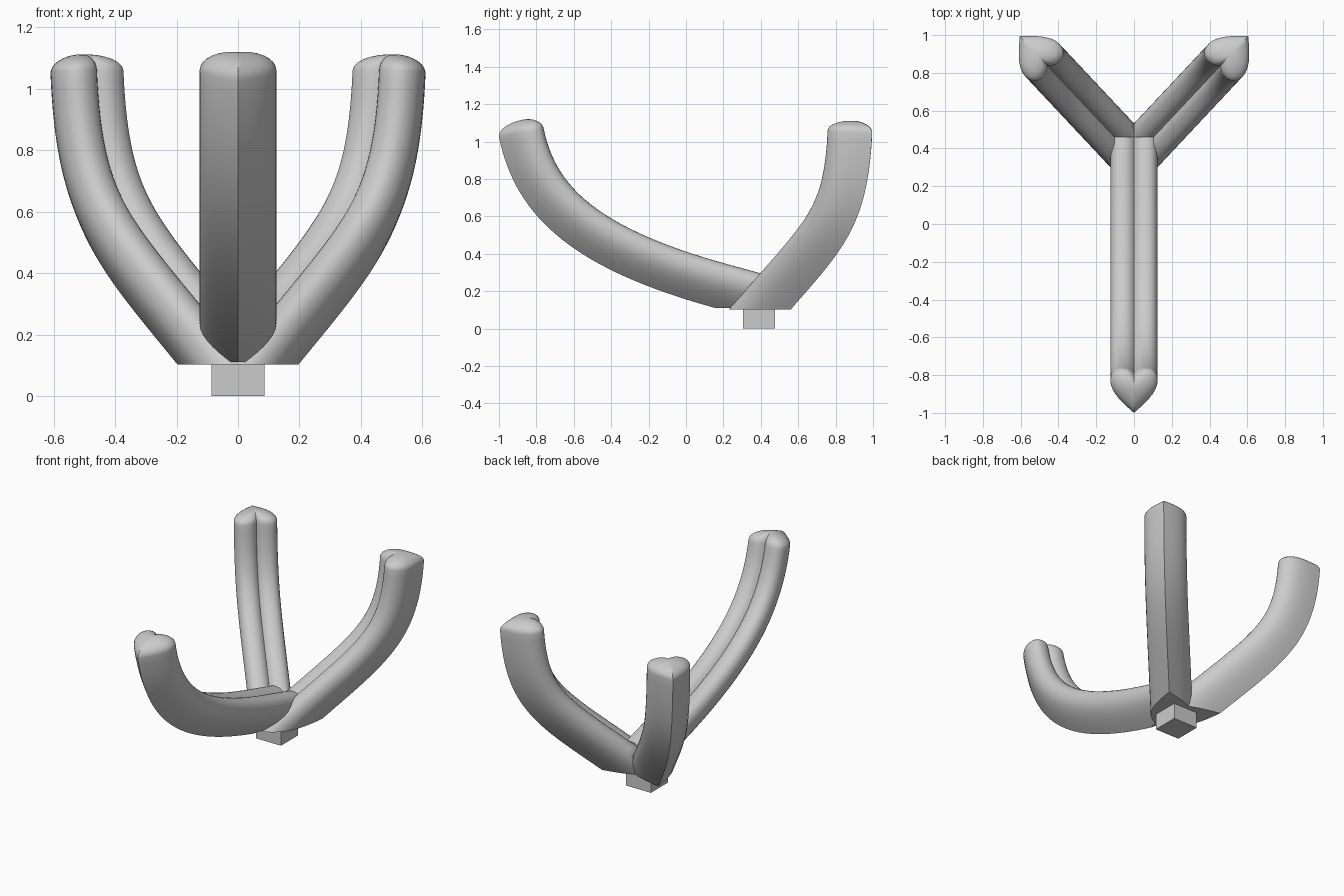
import bpy, bmesh, math
from mathutils import Vector
from mathutils.geometry import interpolate_bezier

if "Cube" in bpy.data.objects:
    bpy.data.objects.remove(bpy.data.objects["Cube"])


def bez(a, b, c, d, n):
    return [Vector(p) for p in interpolate_bezier(Vector(a), Vector(b), Vector(c), Vector(d), n)]


def heart():
    # half outline (lateral, distance from pointed edge), then mirrored
    h = bez((0, 0), (.05, .045), (.125, .11), (.125, .172), 9)
    h += bez((.125, .172), (.125, .22), (.1, .243), (.06, .243), 8)[1:]
    h += bez((.06, .243), (.03, .243), (.014, .23), (0, .213), 6)[1:]
    return h + [Vector((-p.x, p.y)) for p in h[-2:0:-1]]


def arm(name, origin, direction, p0, t0, a, p3, t3, b, back, dome, cuts):
    """Sweep the heart along a curve given in (radius, height); the curve is the pointed edge."""
    d = Vector((direction[0], direction[1], 0)).normalized()
    side = Vector((-d.y, d.x, 0))
    up = Vector((0, 0, 1))
    p0, t0, p3, t3 = Vector(p0), Vector(t0).normalized(), Vector(p3), Vector(t3).normalized()
    pts = bez(p0, p0 + a * t0, p3 - b * t3, p3, 33)
    tans = [t0] + [(pts[i + 1] - pts[i - 1]).normalized() for i in range(1, 32)] + [t3]
    stations = [(p0 - back * t0, t0, 1)] + [(p, t, 1) for p, t in zip(pts, tans)]
    for k in range(1, 9):  # domed end
        ang = math.pi / 2 * k / 8.15
        stations.append((p3 + t3 * dome * math.sin(ang), t3, math.cos(ang)))

    bm = bmesh.new()
    outline, centre, rings = heart(), Vector((0, .14)), []
    for p, t, s in stations:
        n = Vector((-t.y, t.x))
        ring = []
        for q in outline:
            q = centre + (q - centre) * s
            w = p + n * q.y
            ring.append(bm.verts.new(Vector(origin) + d * w.x + side * q.x + up * w.y))
        rings.append(ring)
    m = len(outline)
    for r, q in zip(rings, rings[1:]):
        for i in range(m):
            bm.faces.new((r[i], r[(i + 1) % m], q[(i + 1) % m], q[i]))
    bm.faces.new(rings[0])
    bm.faces.new(rings[-1])

    # trim at the hub and close the cuts
    for co, no in cuts:
        bmesh.ops.bisect_plane(bm, geom=bm.verts[:] + bm.edges[:] + bm.faces[:], dist=1e-5,
                               plane_co=co, plane_no=no, clear_outer=True)
        bmesh.ops.holes_fill(bm, edges=[e for e in bm.edges if e.is_boundary], sides=0)
    bmesh.ops.recalc_face_normals(bm, faces=bm.faces[:])
    finish(bm, name, True)


def finish(bm, name, smooth):
    me = bpy.data.meshes.new(name)
    bm.to_mesh(me)
    bm.free()
    ob = bpy.data.objects.new(name, me)
    bpy.context.collection.objects.link(ob)
    if smooth:
        bpy.ops.object.select_all(action='DESELECT')
        ob.select_set(True)
        bpy.context.view_layer.objects.active = ob
        bpy.ops.object.shade_smooth_by_angle(angle=math.radians(38))


# long front arm
arm("front_arm", (0, 0, 0), (0, -1), (-.158, .110), (.963, .265), .77,
    (1, 1.025), (.2, .98), .45, .6, .065,
    [((0, 0, .11), (0, 0, -1)), ((0, .46, 0), (0, 1, 0))])

# two short rear arms, mitred on the centre plane
for s, label in ((1, "right"), (-1, "left")):
    arm("rear_arm_" + label, (0, .35, 0), (s * .605, .645), (.285, .1), (.766, .643), .5,
        (.884, 1.045), (.06, 1), .5, .6, .058,
        [((0, 0, .102), (0, 0, -1)), ((0, 0, 0), (-s, 0, 0))])

# square peg under the hub
bm = bmesh.new()
bmesh.ops.create_cube(bm, size=1)
for v in bm.verts:
    v.co = Vector((v.co.x * .174, v.co.y * .17 + .39, (v.co.z + .5) * .115))
finish(bm, "base_peg", False)
